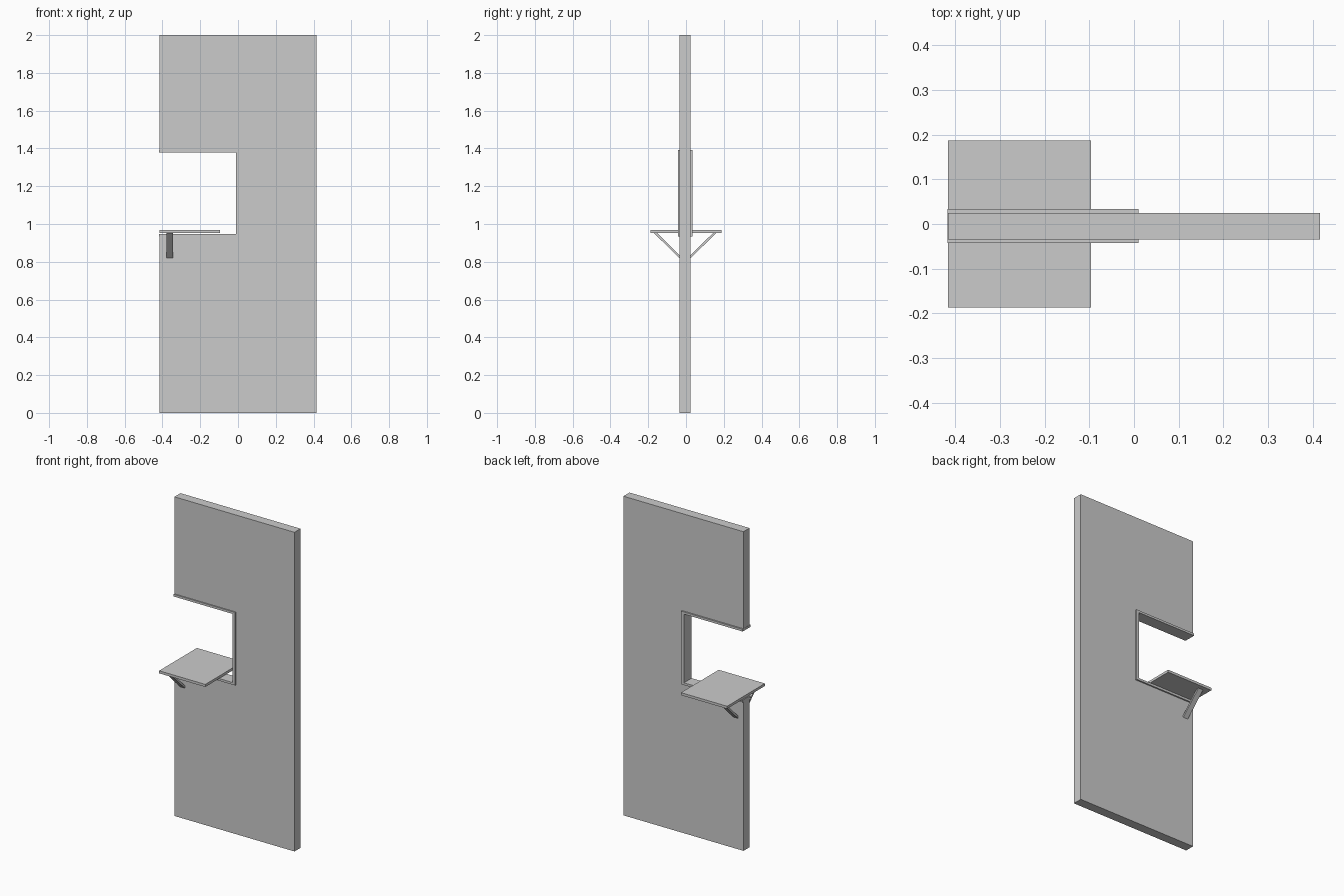
import bpy, bmesh
from mathutils import Vector

if "Cube" in bpy.data.objects:
    bpy.data.objects.remove(bpy.data.objects["Cube"])


def extrude_profile(name, points, to3d, direction):
    """Extrude a closed 2D outline along a vector into a solid."""
    bm = bmesh.new()
    face = bm.faces.new([bm.verts.new(to3d(a, b)) for a, b in points])
    geo = bmesh.ops.extrude_face_region(bm, geom=[face])["geom"]
    moved = [v for v in geo if isinstance(v, bmesh.types.BMVert)]
    bmesh.ops.translate(bm, verts=moved, vec=Vector(direction))
    bmesh.ops.recalc_face_normals(bm, faces=bm.faces)
    mesh = bpy.data.meshes.new(name)
    bm.to_mesh(mesh)
    bm.free()
    obj = bpy.data.objects.new(name, mesh)
    bpy.context.collection.objects.link(obj)
    return obj


LEFT, RIGHT = -0.416, 0.416
FRONT, BACK = -0.035, 0.025

# Door panel with a notch open to the left edge
panel = [(LEFT, 0), (RIGHT, 0), (RIGHT, 2), (LEFT, 2),
         (LEFT, 1.385), (0.0, 1.385), (0.0, 0.94), (LEFT, 0.94)]
extrude_profile("panel", panel, lambda x, z: (x, FRONT, z), (0, BACK - FRONT, 0))

# Three-sided trim lining the notch, proud of both panel faces
trim = [(-0.417, 0.934), (0.01, 0.934), (0.01, 1.392), (-0.417, 1.392),
        (-0.417, 1.378), (-0.01, 1.378), (-0.01, 0.948), (-0.417, 0.948)]
extrude_profile("notch_trim", trim, lambda x, z: (x, -0.042, z), (0, 0.076, 0))

# Shelf resting on the sill
shelf = [(-0.416, -0.187), (-0.096, -0.187), (-0.096, 0.187), (-0.416, 0.187)]
extrude_profile("shelf", shelf, lambda x, y: (x, y, 0.952), (0, 0, 0.016))

# Diagonal braces from the panel faces to the shelf underside
brace = [(0.166, 0.953), (0.149, 0.953), (0.029, 0.835), (0.029, 0.819)]
for name, side in (("front_brace", -1), ("back_brace", 1)):
    extrude_profile(name, brace,
                    lambda y, z: (-0.378, -0.005 + side * y, z), (0.034, 0, 0))
